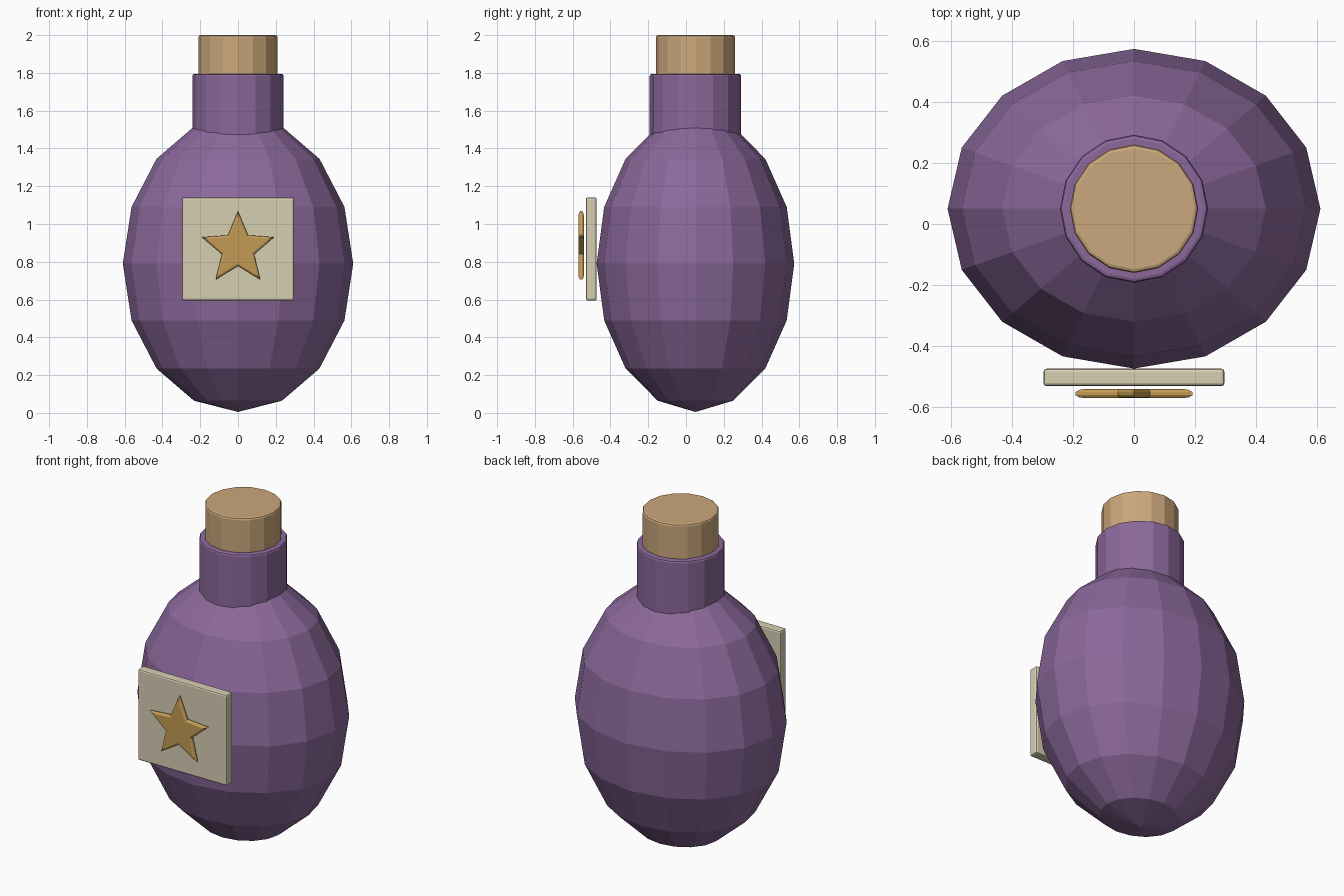
import bpy, bmesh, math
from mathutils import Matrix, Vector

if "Cube" in bpy.data.objects:
    bpy.data.objects.remove(bpy.data.objects["Cube"])

CY = 0.05  # bottle axis in y


def make_material(name, rgb):
    m = bpy.data.materials.new(name)
    m.diffuse_color = (*rgb, 1)
    m.use_nodes = True
    m.node_tree.nodes["Principled BSDF"].inputs["Base Color"].default_value = m.diffuse_color
    return m


glass = make_material("purple_glass", (0.26, 0.14, 0.33))
cork_mat = make_material("cork", (0.60, 0.39, 0.20))
paper = make_material("paper", (0.68, 0.62, 0.45))
gold = make_material("gold", (0.55, 0.33, 0.09))


def finish(bm, name, mat, bevel=0):
    bmesh.ops.recalc_face_normals(bm, faces=bm.faces)
    me = bpy.data.meshes.new(name)
    bm.to_mesh(me)
    bm.free()
    me.materials.append(mat)
    ob = bpy.data.objects.new(name, me)
    bpy.context.collection.objects.link(ob)
    if bevel:
        mod = ob.modifiers.new("bevel", 'BEVEL')
        mod.width = bevel
        mod.segments = 2
        mod.limit_method = 'ANGLE'
        mod.angle_limit = math.radians(40)
    return ob


def cylinder(name, mat, r, z0, z1):
    bm = bmesh.new()
    bmesh.ops.create_cone(bm, cap_ends=True, segments=16, radius1=r, radius2=r,
                          depth=z1 - z0,
                          matrix=Matrix.Translation((0, CY, (z0 + z1) / 2)))
    return finish(bm, name, mat, 0.012)


# Bottle body: faceted ellipsoid
bm = bmesh.new()
bmesh.ops.create_uvsphere(bm, u_segments=16, v_segments=8, radius=1)
bmesh.ops.scale(bm, vec=(0.61, 0.523, 0.785), verts=bm.verts)
bmesh.ops.translate(bm, vec=(0, CY, 0.79), verts=bm.verts)
finish(bm, "bottle_body", glass)

# Neck and cork
cylinder("bottle_neck", glass, 0.242, 1.39, 1.795)
cylinder("cork_stopper", cork_mat, 0.21, 1.70, 2.0)

# Label plate
bm = bmesh.new()
bmesh.ops.create_cube(bm, size=1)
bmesh.ops.scale(bm, vec=(0.592, 0.057, 0.546), verts=bm.verts)
bmesh.ops.translate(bm, vec=(0, -0.502, 0.868), verts=bm.verts)
finish(bm, "label", paper, 0.01)

# Star emblem: star outline lofted through rounded layers
bm = bmesh.new()
layers = [(-0.570, 0.85), (-0.567, 0.94), (-0.560, 1.0),
          (-0.550, 1.0), (-0.543, 0.94), (-0.540, 0.85)]
rings = []
for y, s in layers:
    ring = []
    for i in range(10):
        r = s * (0.09 if i % 2 else 0.201)
        a = i * math.pi / 5
        ring.append(bm.verts.new((r * math.sin(a), y, 0.868 + r * math.cos(a))))
    rings.append(ring)
for a, b in zip(rings, rings[1:]):
    for i in range(10):
        j = (i + 1) % 10
        bm.faces.new((a[i], a[j], b[j], b[i]))
bm.faces.new(rings[0])
bm.faces.new(rings[-1][::-1])
finish(bm, "star_emblem", gold)
